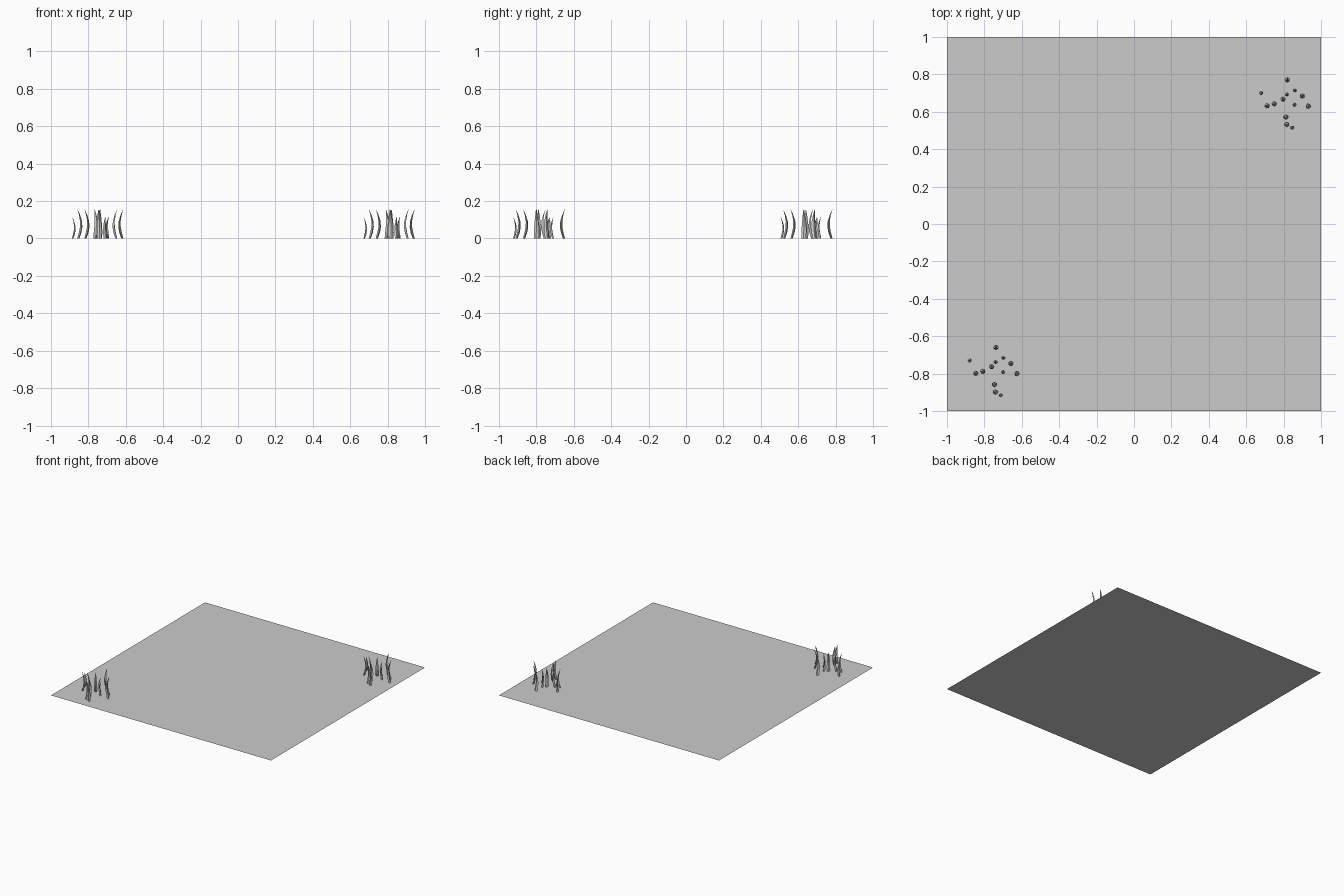
import bpy, bmesh, math
from mathutils import Vector

if "Cube" in bpy.data.objects:
    bpy.data.objects.remove(bpy.data.objects["Cube"])

CENTRE = Vector((0.81, 0.645))
# blade positions and heights within one clump
BLADES = [(0.82, 0.77, .155), (0.68, 0.70, .115), (0.712, 0.632, .155),
          (0.75, 0.642, .155), (0.797, 0.668, .155), (0.818, 0.692, .115),
          (0.86, 0.714, .115), (0.90, 0.684, .155), (0.932, 0.63, .155),
          (0.858, 0.638, .115), (0.812, 0.572, .155), (0.817, 0.532, .155),
          (0.846, 0.515, .115)]
# height fraction, half width factor
PROFILE = [(0, .8), (.2, 1), (.4, .95), (.6, .75), (.8, .45), (1, .06)]


def add_blade(bm, x, y, h):
    """Tapered blade that bows toward the clump centre, tip curling out."""
    inward = CENTRE - Vector((x, y))
    inward.normalize()
    side = Vector((-inward.y, inward.x))
    s = h / .155
    rings = []
    for t, w in PROFILE:
        bow = (.018 * math.sin(math.pi * t) - .004 * t - .008) * s
        mid = Vector((x, y)) + inward * bow
        ring = []
        for i in range(4):
            a = i * math.pi / 2
            p = mid + side * (math.cos(a) * .013 * w * s) + inward * (math.sin(a) * .007 * w * s)
            ring.append(bm.verts.new((p.x, p.y, h * t)))
        rings.append(ring)
    for a, b in zip(rings, rings[1:]):
        for i in range(4):
            j = (i + 1) % 4
            bm.faces.new((a[i], a[j], b[j], b[i]))
    bm.faces.new(rings[-1])


# ground sheet
bpy.ops.mesh.primitive_plane_add(size=2)
bpy.context.object.name = "ground"

# grass clump
bm = bmesh.new()
for b in BLADES:
    add_blade(bm, *b)
bmesh.ops.recalc_face_normals(bm, faces=bm.faces)
mesh = bpy.data.meshes.new("grass_clump")
bm.to_mesh(mesh)
bm.free()

# the same clump in two opposite corners
for name, loc in (("grass_back_right", (0, 0, 0)), ("grass_front_left", (-1.558, -1.43, 0))):
    ob = bpy.data.objects.new(name, mesh)
    ob.location = loc
    bpy.context.collection.objects.link(ob)
